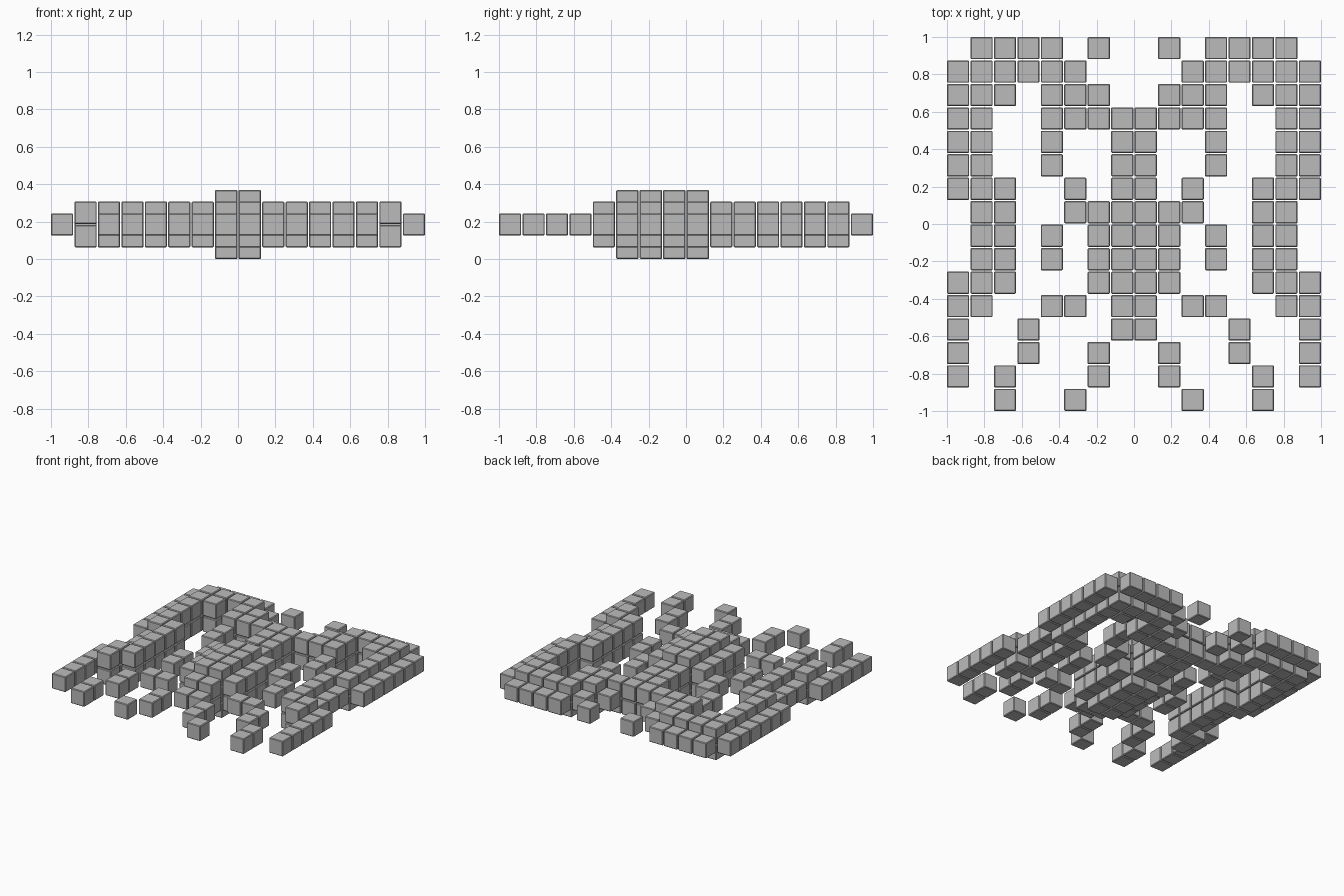
import bpy, bmesh
from mathutils import Matrix, Vector

if "Cube" in bpy.data.objects:
    bpy.data.objects.remove(bpy.data.objects["Cube"])

# Left half of the insect, back row first; each digit is the stack height of a cell
HALF = ["01111010", "12222100", "12202210", "12002222",
        "12001002", "12001002", "12200102", "01200123",
        "01201023", "01201023", "12200023", "12001102",
        "10010001", "10010010", "10100010", "00100100"]
PITCH = 2 / 15.95           # spacing of the cubes
SIZE = 0.95 * PITCH         # cube edge, leaving a thin gap
MID = PITCH + SIZE / 2      # height of the middle plane

grey = bpy.data.materials.new("grey")
grey.diffuse_color = (0.5, 0.5, 0.5, 1)
grey.use_nodes = True
grey.node_tree.nodes["Principled BSDF"].inputs["Base Color"].default_value = grey.diffuse_color


def part_of(row, col):
    """Part name for a cell of the left half."""
    if row == 0 and col == 6:
        return "antennae"
    if col >= 6 and 3 <= row <= 12:
        return "body"
    if col <= 2 and row <= 11 or row <= 3 or col == 0:
        return "wings"
    return "legs"


# Collect cube centres, mirrored left to right and stacked about the middle plane
parts = {}
for r, line in enumerate(HALF):
    for c, digit in enumerate(line):
        n = int(digit)
        for k in range(n):
            x = (c - 7.5) * PITCH
            y = (7.5 - r) * PITCH
            z = MID + (k - (n - 1) / 2) * PITCH
            parts.setdefault(part_of(r, c), []).extend(
                [Vector((x, y, z)), Vector((-x, y, z))])

# One object per part, made of cubes with slightly bevelled edges
for name, centres in parts.items():
    bm = bmesh.new()
    for p in centres:
        bmesh.ops.create_cube(bm, size=SIZE, matrix=Matrix.Translation(p))
    mesh = bpy.data.meshes.new(name)
    bm.to_mesh(mesh)
    bm.free()
    mesh.materials.append(grey)
    obj = bpy.data.objects.new(name, mesh)
    bpy.context.collection.objects.link(obj)
    bevel = obj.modifiers.new("edge_bevel", 'BEVEL')
    bevel.width = 0.005
    bevel.segments = 1
